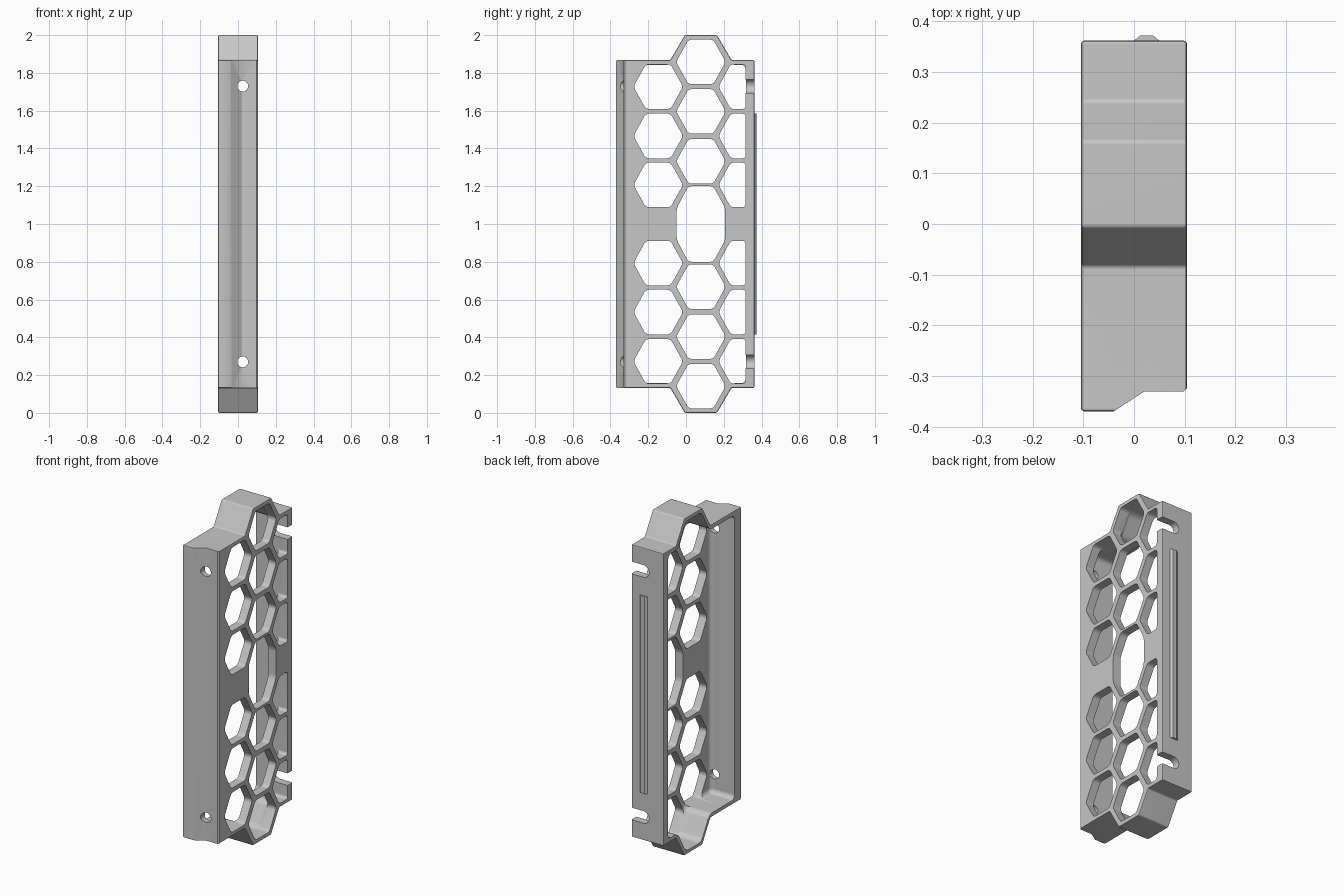
import bpy, bmesh, math
from mathutils import Matrix

if "Cube" in bpy.data.objects:
    bpy.data.objects.remove(bpy.data.objects["Cube"], do_unlink=True)

grey = bpy.data.materials.new("plain grey")
grey.use_nodes = True
colour = (0.57, 0.57, 0.57, 1)
grey.diffuse_color = colour
grey.node_tree.nodes["Principled BSDF"].inputs["Base Color"].default_value = colour

MID = 1.0        # height of the mirror plane
CENTRE = 0.079   # depth of the middle column of cells
X_FACES = Matrix(((0, 0, 1, 0), (1, 0, 0, 0), (0, 1, 0, MID), (0, 0, 0, 1)))  # profile (y, z), extruded in x
Z_FACES = Matrix.Translation((0, 0, MID))                                    # profile (x, y), extruded in z
Y_FACES = Matrix(((1, 0, 0, 0), (0, 0, 1, 0), (0, 1, 0, MID), (0, 0, 0, 1)))  # profile (x, z), extruded in y


def prism(name, points, low, high, frame, bevel=0, segments=2, sides_only=False):
    """Closed prism between two levels, optionally with rounded edges."""
    bm = bmesh.new()
    bottom = [bm.verts.new((a, b, low)) for a, b in points]
    top = [bm.verts.new((a, b, high)) for a, b in points]
    bm.faces.new(bottom)
    bm.faces.new(top)
    for i in range(len(points)):
        bm.faces.new((bottom[i - 1], bottom[i], top[i], top[i - 1]))
    bm.transform(frame)
    bmesh.ops.recalc_face_normals(bm, faces=bm.faces)
    if bevel:
        sides = {e for v in bottom for e in v.link_edges if e.other_vert(v) in top}
        edges = list(sides) if sides_only else list(bm.edges)
        bmesh.ops.bevel(bm, geom=edges, offset=bevel, segments=segments,
                        profile=0.5, affect='EDGES')
    mesh = bpy.data.meshes.new(name)
    bm.to_mesh(mesh)
    bm.free()
    mesh.materials.append(grey)
    obj = bpy.data.objects.new(name, mesh)
    bpy.context.collection.objects.link(obj)
    return obj


def cut(target, tool):
    """Subtract the tool from the target and remove the tool."""
    mod = target.modifiers.new("cut", 'BOOLEAN')
    mod.operation, mod.solver, mod.object = 'DIFFERENCE', 'EXACT', tool
    graph = bpy.context.evaluated_depsgraph_get()
    mesh = bpy.data.meshes.new_from_object(target.evaluated_get(graph))
    target.modifiers.clear()
    target.data = mesh
    bpy.data.objects.remove(tool, do_unlink=True)


def outline(front, back, side, top, half_top, half_base):
    """Bracket outline with a bump above and below."""
    upper = [(back, side), (CENTRE + half_base, side), (CENTRE + half_top, top),
             (CENTRE - half_top, top), (CENTRE - half_base, side), (front, side)]
    return upper + [(y, -z) for y, z in reversed(upper)]


def hexagon(y, z, r=0.131, h=0.118):
    return [(y + sx * r, z + sz * h) for sx, sz in
            ((1, 0), (0.5, 1), (-0.5, 1), (-1, 0), (-0.5, -1), (0.5, -1))]


def circle(x, z, r, n=24):
    return [(x + r * math.cos(2 * math.pi * i / n), z + r * math.sin(2 * math.pi * i / n))
            for i in range(n)]


# Outer block, then the step along its front
frame = prism("honeycomb_bracket", outline(-0.37, 0.362, 0.868, 1.0, 0.085, 0.162),
              -0.105, 0.105, X_FACES, 0.007)
cut(frame, prism("front_step", [(-0.24, -0.5), (-0.04, -0.37), (0.02, -0.331), (0.098, -0.331),
                                (0.12, -0.309), (0.3, -0.5)], -1.5, 1.5, Z_FACES))

# Cavity, open on the right, with a rounded floor
cut(frame, prism("cavity", outline(-0.306, 0.318, 0.843, 0.978, 0.073, 0.149),
                 -0.25, 0.055, X_FACES, 0.028, 4))

# Honeycomb openings: middle, front and clipped rear columns
cells = []
for sign in (-1, 1):
    cells += [hexagon(CENTRE, sign * z) for z in (0.858, 0.596, 0.332)]
    for c in (sign * 0.727, sign * 0.466, sign * 0.207):
        cells.append(hexagon(-0.147, c))
        cells.append([(0.172, c), (0.237, c + 0.118), (0.316, c + 0.118),
                      (0.316, c - 0.118), (0.237, c - 0.118)])
cells.append([(CENTRE + sx * r, sz * h) for sx, sz, r, h in
              ((1, -1, 0.128, 0.085), (1, 1, 0.128, 0.085), (1, 1, 0.066, 0.2),
               (-1, 1, 0.066, 0.2), (-1, 1, 0.128, 0.085), (-1, -1, 0.128, 0.085),
               (-1, -1, 0.066, 0.2), (1, -1, 0.066, 0.2))])
for points in cells:
    cut(frame, prism("cell", points, -0.03, 0.2, X_FACES, 0.016, 3, True))

# Screw holes in front and open-ended notches behind
for sign in (-1, 1):
    z = sign * 0.73
    cut(frame, prism("screw_hole", circle(0.025, z, 0.029), -0.5, -0.2, Y_FACES))
    arc = [(0.025 - 0.036 * math.sin(a), z + 0.036 * math.cos(a))
           for a in (math.pi * i / 12 for i in range(13))]
    notch = [(0.2, z + 0.036)] + arc + [(0.2, z - 0.036)]
    cut(frame, prism("notch", notch, 0.28, 0.5, Y_FACES))

# Raised rib on the back wall
rib = prism("back_rib", [(0.0, 0.355), (0.0, 0.362), (0.012, 0.372), (0.038, 0.372),
                         (0.05, 0.362), (0.05, 0.355)], -0.585, 0.585, Z_FACES)

for obj in (frame, rib):
    bpy.ops.object.select_all(action='DESELECT')
    obj.select_set(True)
    bpy.context.view_layer.objects.active = obj
    bpy.ops.object.shade_smooth_by_angle(angle=math.radians(35))
    weighted = obj.modifiers.new("even_shading", 'WEIGHTED_NORMAL')
    weighted.keep_sharp = True
